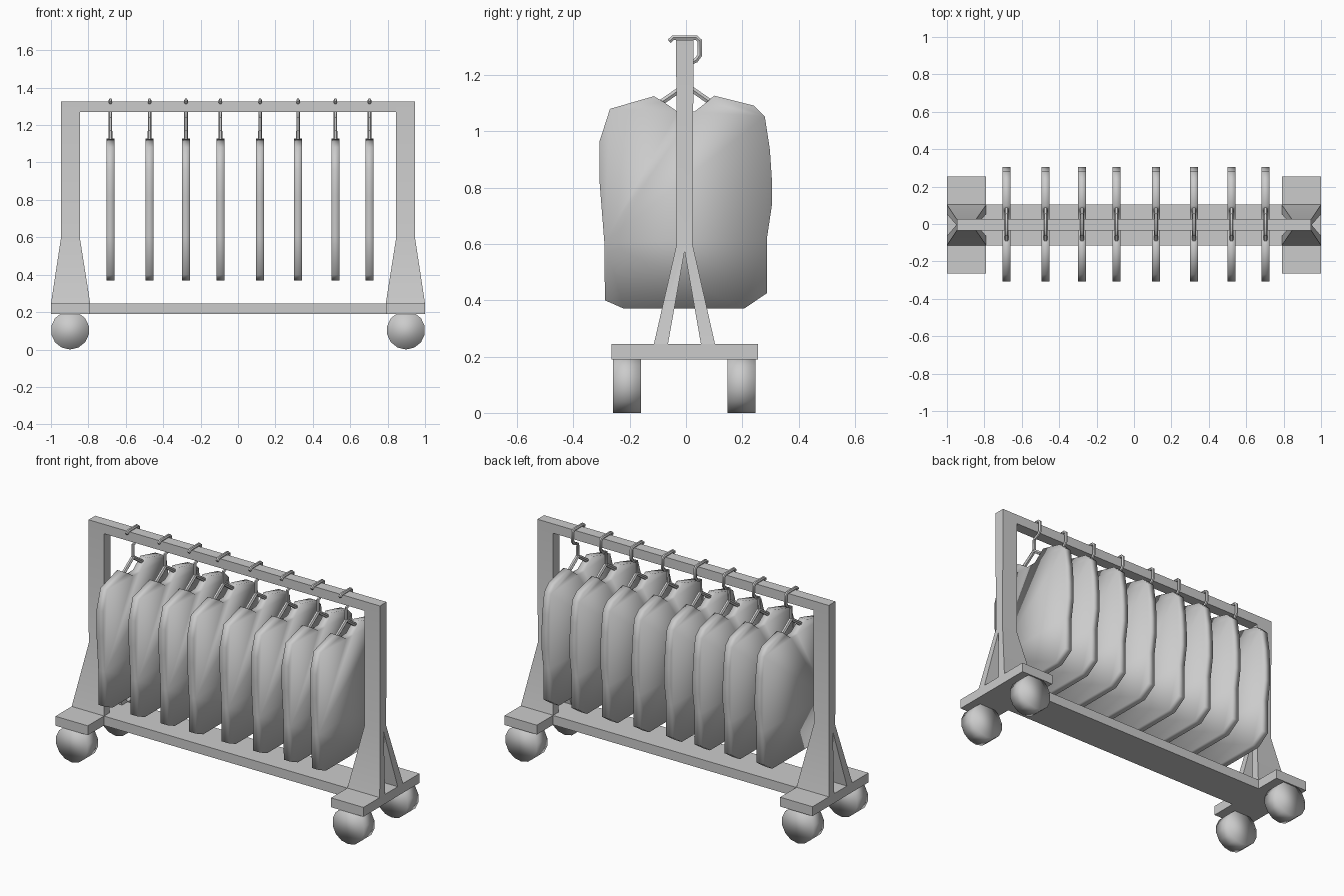
import bpy, bmesh, math

if "Cube" in bpy.data.objects:
    bpy.data.objects.remove(bpy.data.objects["Cube"])

YC = -0.005  # centre line of the frame


def make_object(name, bm, angle=None):
    bmesh.ops.recalc_face_normals(bm, faces=bm.faces)
    me = bpy.data.meshes.new(name)
    bm.to_mesh(me)
    bm.free()
    ob = bpy.data.objects.new(name, me)
    bpy.context.collection.objects.link(ob)
    if angle:
        bpy.ops.object.select_all(action='DESELECT')
        ob.select_set(True)
        bpy.context.view_layer.objects.active = ob
        bpy.ops.object.shade_smooth_by_angle(angle=math.radians(angle))
    return ob


def extrude_outline(name, points, offset, angle=None):
    """Flat outline (list of 3D points) extruded along a vector."""
    bm = bmesh.new()
    face = bm.faces.new([bm.verts.new(p) for p in points])
    new = bmesh.ops.extrude_face_region(bm, geom=[face], use_keep_orig=True)["geom"]
    bmesh.ops.translate(bm, vec=offset,
                        verts=[v for v in new if isinstance(v, bmesh.types.BMVert)])
    return make_object(name, bm, angle)


# Base plate: H-shaped outline
quarter = [(1.0, 0.26), (0.79, 0.26), (0.79, 0.11)]
half = quarter + [(-x, y) for x, y in reversed(quarter)]
outline = half + [(-x, -y) for x, y in half]
extrude_outline("base_plate", [(x, y + YC, 0.19) for x, y in outline], (0, 0, 0.055))

# Wheels
for sx, side in ((-1, "left"), (1, "right")):
    for y, end in ((-0.21, "front"), (0.197, "back")):
        bpy.ops.mesh.primitive_cylinder_add(
            vertices=14, radius=0.103, depth=0.1, location=(sx * 0.898, y, 0.103),
            rotation=(math.pi / 2, 0, 0))
        bpy.context.object.name = f"wheel_{end}_{side}"
        bpy.ops.object.shade_smooth()

# Uprights: straight post splitting into two flared legs
regions = [
    [(-0.035, 1.325), (0.027, 1.325), (0.023, 0.6), (YC, 0.6), (-0.033, 0.6)],
    [(-0.033, 0.6), (YC, 0.6), (YC, 0.575), (-0.064, 0.245), (-0.114, 0.245)],
    [(0.023, 0.6), (YC, 0.6), (YC, 0.575), (0.053, 0.245), (0.103, 0.245)],
]


def post_x(z):
    t = max(0, (0.6 - z) / 0.355)
    return 0.846 - 0.056 * t, 0.946 + 0.054 * t


for sx, side in ((-1, "left"), (1, "right")):
    bm = bmesh.new()
    verts, uses = {}, {}
    for poly in regions:
        for p in poly:
            if p not in verts:
                verts[p] = [bm.verts.new((sx * x, *p)) for x in post_x(p[1])]
        for k in (0, 1):
            bm.faces.new([verts[p][k] for p in poly])
        for a, b in zip(poly, poly[1:] + poly[:1]):
            key = tuple(sorted((a, b)))
            uses[key] = uses.get(key, 0) + 1
    for (a, b), n in uses.items():
        if n == 1:
            bm.faces.new([verts[a][0], verts[b][0], verts[b][1], verts[a][1]])
    make_object(f"upright_{side}", bm, 30)

# Hanging rail
rail = [(-0.035, 1.27), (0.027, 1.27), (0.027, 1.325), (-0.035, 1.325)]
extrude_outline("hanging_rail", [(-0.846, y, z) for y, z in rail], (1.692, 0, 0))

# Hanger (hook and shoulder arms) and garment profiles in the side plane
hook = [(-0.06, 1.32), (-0.045, 1.333), (0.036, 1.333), (0.049, 1.322),
        (0.049, 1.27), (0.035, 1.252), (0.0, 1.235), (0.0, 1.16)]
arms = [(-0.092, 1.1), (-0.02, 1.15), (0.0, 1.165), (0.02, 1.15), (0.092, 1.1)]
cloth = [(-0.114, 1.125), (-0.27, 1.08), (-0.307, 0.965), (-0.307, 0.82),
         (-0.29, 0.605), (-0.288, 0.4), (-0.22, 0.37), (0.206, 0.37),
         (0.287, 0.425), (0.287, 0.617), (0.305, 0.737), (0.305, 0.83),
         (0.298, 0.935), (0.28, 1.053), (0.24, 1.092), (0.1, 1.127),
         (0.075, 1.105), (0.03, 1.07), (-0.03, 1.07), (-0.08, 1.105)]


def tube(name, path, radius):
    cu = bpy.data.curves.new(name, 'CURVE')
    cu.dimensions = '3D'
    cu.bevel_depth = radius
    cu.bevel_resolution = 1
    cu.use_fill_caps = True
    sp = cu.splines.new('POLY')
    sp.points.add(len(path) - 1)
    for pt, (y, z) in zip(sp.points, path):
        pt.co = (0, y, z, 1)
    ob = bpy.data.objects.new(name, cu)
    bpy.context.collection.objects.link(ob)
    bpy.ops.object.select_all(action='DESELECT')
    ob.select_set(True)
    bpy.context.view_layer.objects.active = ob
    bpy.ops.object.convert(target='MESH')
    bpy.ops.object.shade_smooth_by_angle(angle=math.radians(50))
    return bpy.context.object


garment = extrude_outline("garment", [(-0.022, y, z) for y, z in cloth], (0.044, 0, 0))
garment.data.shade_smooth()
parts = [tube("hanger_hook", hook, 0.0095), tube("hanger_arms", arms, 0.0115), garment]

# Row of hanging garments
row = [-0.682, -0.473, -0.278, -0.094, 0.118, 0.321, 0.521, 0.703]
for i, x in enumerate(row):
    for part in parts:
        ob = part
        if i:
            ob = part.copy()
            bpy.context.collection.objects.link(ob)
        ob.location.x = x
